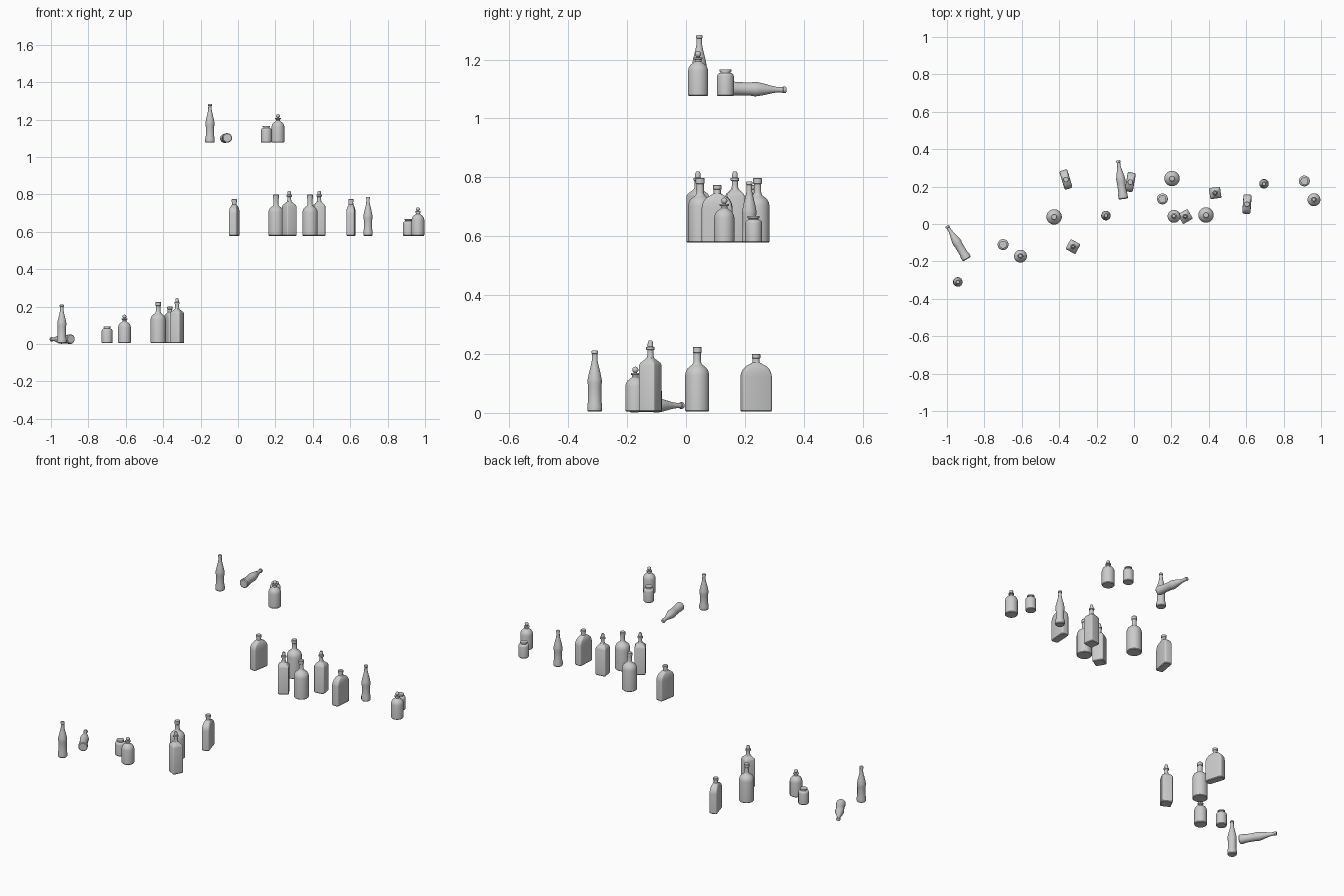
import bpy, math
from mathutils import Vector

if "Cube" in bpy.data.objects:
    bpy.data.objects.remove(bpy.data.objects["Cube"])

ARC = 7  # points per quarter turn


def section(hx, hy, r):
    """Rounded rectangle outline; a circle when hx == hy == r."""
    pts = []
    for q, (sx, sy) in enumerate([(1, 1), (-1, 1), (-1, -1), (1, -1)]):
        for i in range(ARC):
            a = math.pi / 2 * (q + (i + 0.5) / ARC)
            pts.append((sx * (hx - r) + r * math.cos(a), sy * (hy - r) + r * math.sin(a)))
    return pts


def loft(name, rings):
    """Mesh from stacked sections (z, hx, hy, corner radius)."""
    n = 4 * ARC
    verts = [(x, y, z) for z, hx, hy, r in rings for x, y in section(hx, hy, r)]
    faces = [(k * n + i, k * n + (i + 1) % n, (k + 1) * n + (i + 1) % n, (k + 1) * n + i)
             for k in range(len(rings) - 1) for i in range(n)]
    faces += [tuple(reversed(range(n))), tuple(range(len(verts) - n, len(verts)))]
    mesh = bpy.data.meshes.new(name)
    mesh.from_pydata(verts, [], faces)
    mesh.update()
    return mesh


def rnd(profile):
    return [(z, r, r, r) for r, z in profile]


# slender soda bottle with crown cap
slender = rnd([(.022, 0), (.0255, .004), (.0255, .022), (.0225, .036), (.0225, .085), (.0245, .1),
               (.024, .11), (.02, .13), (.013, .158), (.0095, .175), (.009, .196), (.0115, .198),
               (.0115, .204), (.009, .208)])
# small jar
jar = rnd([(.026, 0), (.029, .004), (.029, .066), (.027, .073), (.023, .077), (.017, .079),
           (.017, .083), (.0205, .084), (.0205, .09)])
# apothecary bottle with ball stopper
ball = [(.0105 * math.sin(math.radians(a)), .1425 - .0105 * math.cos(math.radians(a)))
        for a in range(35, 180, 18)]
apothecary = rnd([(.031, 0), (.0345, .004), (.0345, .085), (.032, .096), (.026, .106), (.016, .113),
                  (.011, .118), (.011, .124), (.0155, .126), (.0155, .131), (.006, .132)] + ball)
# tall round spirit bottle
spirit = rnd([(.037, 0), (.041, .004), (.041, .125), (.0385, .137), (.033, .147), (.024, .155),
              (.016, .161), (.0125, .17), (.0125, .199), (.015, .201), (.015, .218), (.0135, .22)])
# square decanter with tapered stopper
decanter = [(0, .027, .027, .004), (.004, .03, .03, .006), (.158, .03, .03, .006),
            (.166, .027, .027, .007), (.176, .018, .018, .01)] + rnd(
    [(.0125, .183), (.0105, .192), (.0105, .209), (.0145, .211), (.0145, .219), (.0095, .221),
     (.0095, .226), (.0085, .236), (.006, .241)])
# flat flask with arched shoulders
flask = [(0, .019, .049, .009), (.004, .022, .052, .01), (.118, .022, .052, .01),
         (.132, .0215, .0495, .01), (.145, .02, .043, .01), (.155, .0175, .033, .01),
         (.161, .015, .022, .012)] + rnd(
    [(.0125, .167), (.012, .18), (.0145, .182), (.0145, .194), (.013, .196)])

LOW, MID, TOP = .004, .578, 1.076  # shelf heights
kinds = {
    "slender_bottle": (slender, [(-.942, -.31, LOW, 0), (.695, .215, MID, 0), (-.15, .045, TOP, 0)]),
    "small_jar": (jar, [(-.70, -.11, LOW, 0), (.911, .23, MID, 0), (.152, .134, TOP, 0)]),
    "stoppered_bottle": (apothecary, [(-.607, -.172, LOW, 0), (.962, .13, MID, 0), (.214, .041, TOP, 0)]),
    "spirit_bottle": (spirit, [(-.427, .038, LOW, 0), (.385, .048, MID, 0), (.203, .243, MID, 0)]),
    "square_decanter": (decanter, [(-.326, -.121, LOW, -28), (.274, .04, MID, 30), (.434, .166, MID, 8)]),
    "flat_flask": (flask, [(-.364, .238, LOW, 17), (-.02, .224, MID, -10), (.604, .106, MID, -4)]),
}
lying = [((-.893, -.188, .026), (-.995, -.017, .025)), ((-.057, .134, 1.102), (-.084, .335, 1.097))]


def place(name, mesh, loc):
    ob = bpy.data.objects.new(name, mesh)
    bpy.context.collection.objects.link(ob)
    ob.location = loc
    return ob


for name, (rings, spots) in kinds.items():
    mesh = loft(name, rings)
    for i, (x, y, z, deg) in enumerate(spots):
        ob = place(f"{name}_{i + 1}", mesh, (x, y, z))
        ob.rotation_euler.z = math.radians(deg)
    bpy.ops.object.select_all(action='DESELECT')
    ob.select_set(True)
    bpy.context.view_layer.objects.active = ob
    bpy.ops.object.shade_smooth_by_angle(angle=math.radians(35))

# tipped-over slender bottles
for i, (base, tip) in enumerate(lying):
    ob = place(f"fallen_bottle_{i + 1}", bpy.data.meshes["slender_bottle"], base)
    ob.rotation_euler = (Vector(tip) - Vector(base)).to_track_quat('Z', 'Y').to_euler()
